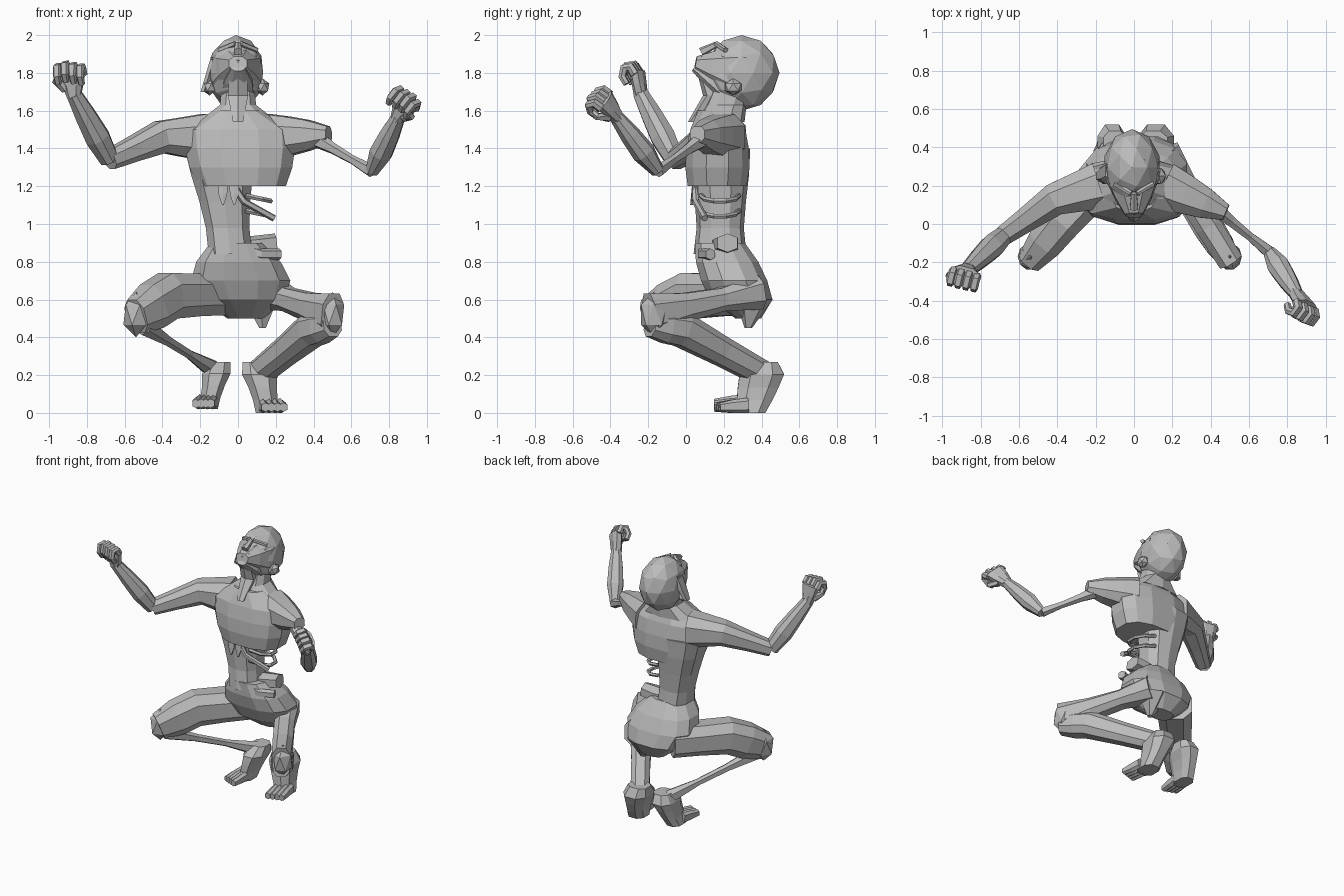
import bpy, bmesh, math
from mathutils import Vector

default_cube = bpy.data.objects.get("Cube")
if default_cube:
    bpy.data.objects.remove(default_cube, do_unlink=True)

UP = Vector((0, 0, 1))
grey = (0.5, 0.5, 0.5, 1)
skin = bpy.data.materials.new("plain_grey")
skin.use_nodes = True
skin.diffuse_color = grey
skin.node_tree.nodes["Principled BSDF"].inputs["Base Color"].default_value = grey


def finish(name, bm):
    bmesh.ops.recalc_face_normals(bm, faces=bm.faces)
    mesh = bpy.data.meshes.new(name)
    bm.to_mesh(mesh)
    bm.free()
    mesh.materials.append(skin)
    bpy.context.collection.objects.link(bpy.data.objects.new(name, mesh))


def sample(values, u):
    """Linear interpolation through evenly spaced values."""
    place = u * (len(values) - 1)
    i = min(int(place), max(len(values) - 2, 0))
    following = values[min(i + 1, len(values) - 1)]
    return values[i] + (following - values[i]) * (place - i)


def squared(value):
    return math.copysign(abs(value) ** 0.8, value)


def limb(name, path, widths, depths=None, sides=8, up=UP, level=False):
    """Tapered tube along a path; level keeps every cross-section horizontal."""
    depths = depths or widths
    path = [Vector(point) for point in path]
    count = max(len(path), len(widths), len(depths))
    steps = [k / (count - 1) for k in range(count)]
    centres = [sample(path, u) for u in steps]
    bm = bmesh.new()
    rings = []
    for k, u in enumerate(steps):
        tangent = (centres[min(k + 1, count - 1)] - centres[max(k - 1, 0)]).normalized()
        across = Vector((1, 0, 0)) if level else tangent.cross(up).normalized()
        over = Vector((0, 1, 0)) if level else across.cross(tangent)
        ring = []
        for s in range(sides):
            turn = 2 * math.pi * (s + 0.5) / sides
            ring.append(bm.verts.new(
                centres[k] + across * sample(widths, u) * squared(math.cos(turn))
                + over * sample(depths, u) * squared(math.sin(turn))))
        rings.append(ring)
    for low, high in zip(rings, rings[1:]):
        for s in range(sides):
            t = (s + 1) % sides
            bm.faces.new((low[s], low[t], high[t], high[s]))
    bm.faces.new(rings[0])
    bm.faces.new(rings[-1])
    finish(name, bm)


def ball(name, centre, size, detail=1):
    bm = bmesh.new()
    bmesh.ops.create_icosphere(bm, subdivisions=detail, radius=1)
    bmesh.ops.scale(bm, vec=Vector(size), verts=bm.verts)
    bmesh.ops.translate(bm, vec=Vector(centre), verts=bm.verts)
    finish(name, bm)


def hand(side, wrist, along, across):
    """Loose fist: palm, four fingers curled along an arc, and a thumb."""
    along = Vector(along).normalized()
    across = Vector(across)
    across = (across - along * across.dot(along)).normalized()
    inward = along.cross(across)
    if inward.y > 0:
        inward = -inward

    def at(reach, spread, curl):
        return Vector(wrist) + along * reach + across * spread + inward * curl

    limb(side + "_palm", [at(-.02, 0, 0), at(.12, 0, 0)], [.036, .06, .075], [.036], up=inward)
    for finger in range(4):
        spread = (finger - 1.5) * .042
        longer = .12 - .01 * abs(finger - 1)
        arc = [step * math.pi / 3 for step in range(5)]
        limb(f"{side}_finger_{finger + 1}",
             [at(longer + .05 * math.sin(t), spread, .035 - .035 * math.cos(t)) for t in arc],
             [.023, .023, .018], sides=6, up=across)
    limb(side + "_thumb", [at(.03, -.04, .01), at(.08, -.08, .04), at(.12, -.05, .07)],
         [.025, .015], sides=6, up=along)


def foot(side, mirror, slim, lift):
    """Raised heel narrowing to the ball of the foot, with four toes."""
    limb(side + "_heel", [(mirror * .16, .345, lift), (mirror * .1, .42, .27)],
         [slim * w for w in (.07, .07, .08, .1, .08)], [.08, .1, .115, .125, .07], level=True)
    for toe in range(4):
        x = .125 + toe * .032 * slim
        limb(f"{side}_toe_{toe + 1}",
             [(mirror * x, .33, lift + .04), (mirror * (x + .02), .15 + toe * .01, lift + .03)],
             [.023], [.04, .036, .024], sides=6)


# Torso: ribcage, neck, the surviving side of the waist, pelvis
limb("chest", [(.02, .165, 1.2), (0, .17, 1.6)],
     [.24, .28, .3, .3, .12], [.16, .175, .17, .15, .11], sides=12, level=True)
limb("neck", [(0, .18, 1.54), (0, .24, 1.72)], [.22, .1, .09], [.13, .11, .1],
     sides=10, level=True)
limb("waist", [(-.04, .18, .84), (-.1, .185, 1.4)],
     [.12, .12, .14, .17, .19], [.14, .125, .135, .15, .155], sides=10, level=True)
limb("pelvis", [(.04, .33, .5), (-.01, .18, .9)],
     [.1, .22, .27, .23, .14], [.07, .17, .18, .17, .135], sides=12, level=True)
limb("torn_buttock", [(.12, .36, .6), (.13, .33, .45)], [.1, .02], sides=6, level=True)

# Entrails and broken ribs in the open side
limb("gut_stump", [(.02, .2, .88), (.2, .22, .9)], [.07, .075, .06], [.05], sides=6)
limb("gut_lobe", [(.03, .1, .87), (.12, .09, .84), (.22, .13, .84)], [.03], sides=6)
for rib in range(2):
    arc = [math.pi * (step / 5 - 0.5) for step in range(6)]
    limb(f"broken_rib_{rib + 1}",
         [(.04 + .14 * math.cos(t), .18 - .1 * math.sin(t), 1.15 - .08 * rib - .03 * math.cos(t))
          for t in arc], [.013], sides=5)
limb("hanging_gut", [(-.02, .05, 1.2), (.03, .05, 1.12), (.19, .1, 1.03)], [.018], sides=6)
for number, x in enumerate((-.08, -.02)):
    limb(f"torn_flap_{number + 1}", [(x, .04, 1.21), (x, .03, 1.1)],
         [.03, .025, .005], [.008], sides=6, level=True)

# Head tipped back, with the throat stretched below the chin
ball("skull", (-.01, .295, 1.8), (.15, .2, .2), detail=2)
limb("face", [(-.01, .3, 1.8), (0, .05, 1.85)], [.145, .135, .1, .05], [.18, .14, .09, .04])
limb("jaw", [(0, .22, 1.7), (0, .045, 1.83)], [.09, .08, .04], [.07, .05, .025])
limb("throat", [(0, .1, 1.8), (0, .14, 1.68), (0, .04, 1.54)],
     [.05, .06, .03], [.04, .05, .03], sides=6, level=True)
limb("nose", [(0, .16, 1.95), (0, .08, 1.91)], [.016, .024], sides=6)
for part, y, z in (("upper_lip", .07, 1.88), ("lower_lip", .06, 1.86)):
    limb(part, [(-.035, y + .02, z), (0, y, z), (.035, y + .02, z)], [.012], sides=6)
for side, mirror in (("left", 1), ("right", -1)):
    limb(side + "_brow", [(mirror * .015, .16, 1.955), (mirror * .1, .21, 1.92)],
         [.014], sides=6)
    ball(side + "_ear", (mirror * .14 - .01, .25, 1.725), (.04, .05, .045))
limb("temple_flap", [(-.13, .28, 1.87), (-.18, .25, 1.7)], [.02], [.05, .05, .03],
     sides=6, level=True)

# Right arm, intact
right_elbow, right_wrist = (-.68, -.06, 1.34), (-.87, -.24, 1.69)
limb("right_upper_arm", [(-.18, .2, 1.46), (-.41, .13, 1.46), right_elbow],
     [.13, .11, .09, .07, .055])
limb("right_forearm", [right_elbow, right_wrist], [.05, .065, .055, .04])
hand("right", right_wrist, along=(-.1, -.15, 1), across=(1, -.3, .3))

# Left arm, stripped to the bone above the elbow
left_elbow, left_wrist = (.71, -.15, 1.28), (.85, -.37, 1.57)
limb("left_shoulder", [(.16, .2, 1.46), (.48, .06, 1.475)], [.13, .11, .085, .045])
limb("left_upper_arm_bone", [(.4, .1, 1.46), left_elbow], [.05, .03, .024, .035], sides=6)
limb("left_forearm", [left_elbow, left_wrist], [.035, .06, .052, .036])
hand("left", left_wrist, along=(.4, -.5, .7), across=(-.7, .3, .8))

# Right leg: full thigh above a bare shin bone
right_knee = (-.54, -.19, .51)
limb("right_thigh", [(-.1, .32, .63), (-.37, .02, .62), right_knee],
     [.13, .12, .11, .1, .07], [.12, .12, .13, .13, .1])
ball("right_kneecap", (-.54, -.17, .52), (.075, .08, .12))
limb("right_shin_bone", [(-.5, -.15, .46), (-.13, .4, .23)], [.05, .028, .025, .05], sides=6)
foot("right", mirror=-1, slim=.8, lift=.02)

# Left leg: wasted thigh above a full shin
left_knee = (.5, -.19, .52)
limb("left_thigh", [(.15, .37, .64), left_knee], [.1, .075, .075, .07], [.1, .065, .08, .12])
ball("left_kneecap", (.5, -.17, .52), (.07, .08, .12))
limb("left_shin", [(.5, -.19, .47), (.39, -.02, .44), (.11, .4, .21)],
     [.06, .08, .085, .07, .07], [.07, .09, .095, .08, .07])
foot("left", mirror=1, slim=1, lift=0)
